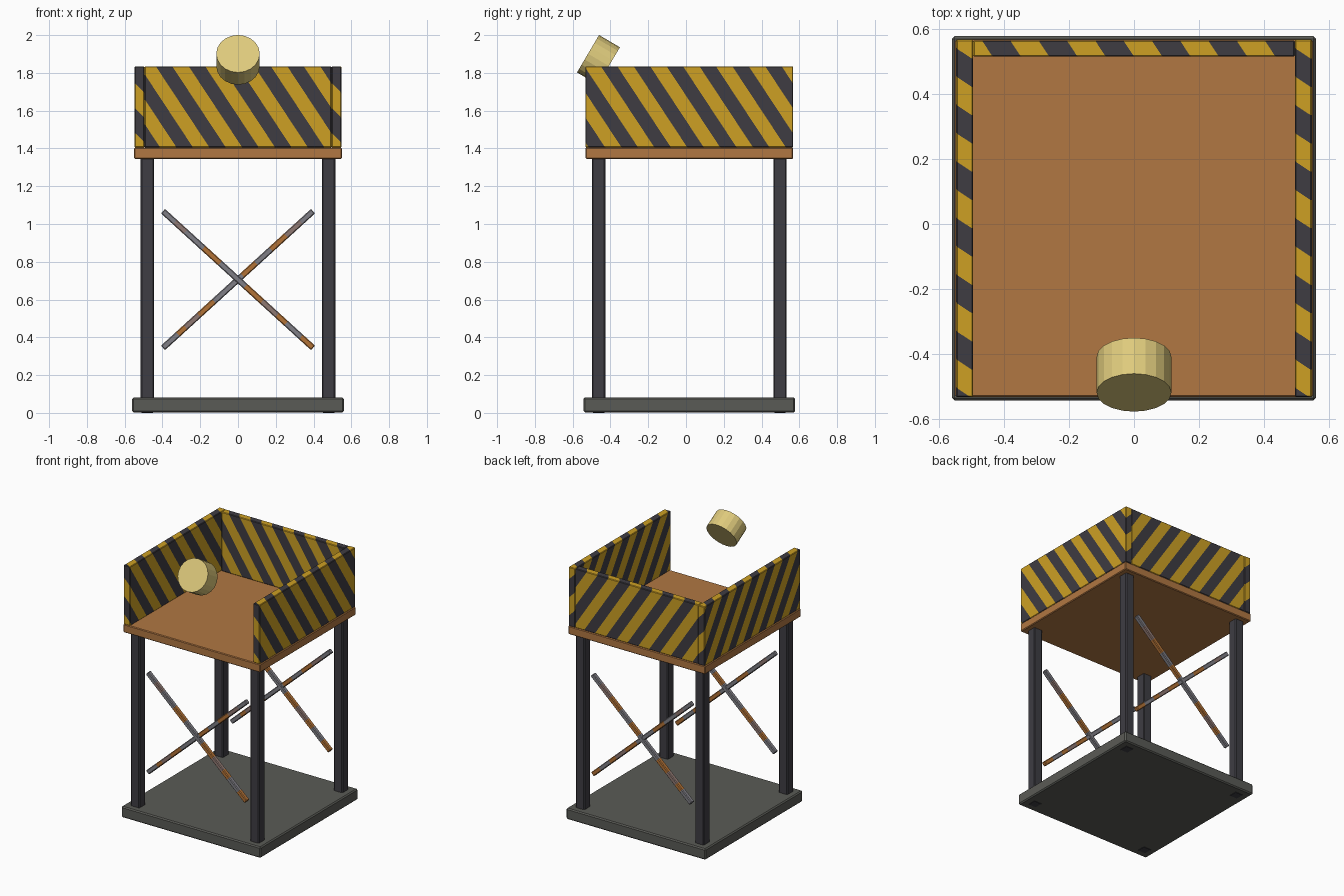
import bpy, bmesh, math
from mathutils import Vector, Matrix

if "Cube" in bpy.data.objects:
    bpy.data.objects.remove(bpy.data.objects["Cube"])

YC = 0.0175          # centre of the tower in y
PERIOD = 0.174       # stripe spacing
SLANT = 0.66         # sideways stripe shift per unit of height


def material(name, rgb):
    m = bpy.data.materials.new(name)
    lin = [((c / 255 + 0.055) / 1.055) ** 2.4 for c in rgb]
    m.diffuse_color = (*lin, 1)
    m.use_nodes = True
    m.node_tree.nodes["Principled BSDF"].inputs["Base Color"].default_value = m.diffuse_color
    return m


yellow = material("warning yellow", (205, 160, 36))
black = material("warning black", (62, 60, 66))
leg_paint = material("leg charcoal", (62, 61, 67))
base_grey = material("base grey", (90, 91, 86))
wood = material("deck brown", (177, 119, 66))
steel = material("steel grey", (128, 127, 134))
rust = material("rust orange", (178, 114, 54))
tarnish = material("tarnished steel", (143, 120, 114))
cream = material("lamp cream", (222, 202, 124))


def finish(name, bm, mats):
    me = bpy.data.meshes.new(name)
    bm.to_mesh(me)
    bm.free()
    for m in mats:
        me.materials.append(m)
    ob = bpy.data.objects.new(name, me)
    bpy.context.collection.objects.link(ob)
    return ob


def box_mesh(lo, hi, bevel):
    lo, hi = Vector(lo), Vector(hi)
    bm = bmesh.new()
    size = Matrix.Diagonal((*(hi - lo), 1))
    bmesh.ops.create_cube(bm, size=1, matrix=Matrix.Translation((lo + hi) / 2) @ size)
    bmesh.ops.bevel(bm, geom=bm.edges[:], offset=bevel, segments=1, affect='EDGES')
    return bm


def cut(bm, point, normal):
    bmesh.ops.bisect_plane(bm, geom=bm.verts[:] + bm.edges[:] + bm.faces[:],
                           plane_co=point, plane_no=normal, dist=1e-5)


# Base slab and deck
finish("base", box_mesh((-0.56, YC - 0.56, 0.002), (0.56, YC + 0.56, 0.082), 0.008), [base_grey])
finish("deck", box_mesh((-0.55, YC - 0.55, 1.345), (0.55, YC + 0.55, 1.405), 0.005), [wood])

# Four legs, running through the base
for sx, side in ((-1, "left"), (1, "right")):
    for sy, end in ((-1, "front"), (1, "back")):
        x, y = sx * 0.48, YC + sy * 0.48
        finish(f"{end}_{side}_leg",
               box_mesh((x - 0.035, y - 0.035, 0), (x + 0.035, y + 0.035, 1.35), 0.006),
               [leg_paint])


# Striped guard panels: cut along slanted planes, alternate bands coloured
def striped_panel(name, lo, hi, normal, anchor):
    bm = box_mesh(lo, hi, 0.004)
    n = Vector(normal)
    origin = Vector(anchor)
    for i in range(-12, 20):
        # band edges lie a quarter period either side of a dark centre
        offset = (i / 2 + 0.25) * PERIOD
        cut(bm, origin + n * (offset / n.length_squared), n)
    for f in bm.faces:
        phase = n.dot(f.calc_center_median() - origin) / PERIOD
        f.material_index = 1 if abs(phase - round(phase)) < 0.25 else 0
    finish(name, bm, [yellow, black])


Z0, Z1 = 1.405, 1.835
striped_panel("back_panel", (-0.495, 0.515, Z0), (0.495, 0.565, Z1),
              (1, SLANT, SLANT), (-0.234, 0.54, Z1))
for sx, side in ((-1, "left"), (1, "right")):
    x0, x1 = sorted((sx * 0.495, sx * 0.547))
    striped_panel(f"{side}_panel", (x0, -0.5325, Z0), (x1, 0.5675, Z1),
                  (SLANT, 1, SLANT), ((x0 + x1) / 2, -0.39, Z1))


# Crossed braces with rusty patches: (end fraction, material index)
PATCHES = {
    1: ((0.10, 0), (0.15, 1), (0.24, 2), (0.34, 1), (0.53, 0), (0.62, 1),
        (0.72, 0), (0.82, 1), (0.92, 2), (1.0, 0)),
    -1: ((0.08, 0), (0.15, 2), (0.27, 0), (0.38, 1), (0.55, 0), (0.66, 1),
         (0.76, 2), (0.82, 1), (0.92, 0), (1.0, 1)),
}
LENGTH = 1.075
ANGLE = math.atan2(0.72, 0.79)
for sy, end in ((-1, "front"), (1, "back")):
    for slope, label in ((1, "rising"), (-1, "falling")):
        h = LENGTH / 2
        y_shift = slope * 0.002     # keeps crossing faces apart
        bm = box_mesh((-h, -0.016, -0.016), (h, 0.016, 0.016), 0.005)
        for stop, _ in PATCHES[slope][:-1]:
            cut(bm, Vector((stop * LENGTH - h, 0, 0)), Vector((1, 0, 0)))
        for f in bm.faces:
            t = (f.calc_center_median().x + h) / LENGTH
            f.material_index = next(m for s, m in PATCHES[slope] if t <= s + 1e-4)
        brace = finish(f"{end}_{label}_brace", bm, [steel, rust, tarnish])
        brace.location = (0, YC + sy * 0.48 + y_shift, 0.706)
        brace.rotation_euler = (0, -slope * ANGLE, 0)

# Lamp drum, tilted up towards the front
bm = bmesh.new()
bmesh.ops.create_cone(bm, cap_ends=True, segments=20, radius1=0.115, radius2=0.115, depth=0.128)
lamp = finish("lamp", bm, [cream])
lamp.location = (0, -0.4635, 1.869)
lamp.rotation_euler = (math.radians(59.5), 0, 0)
